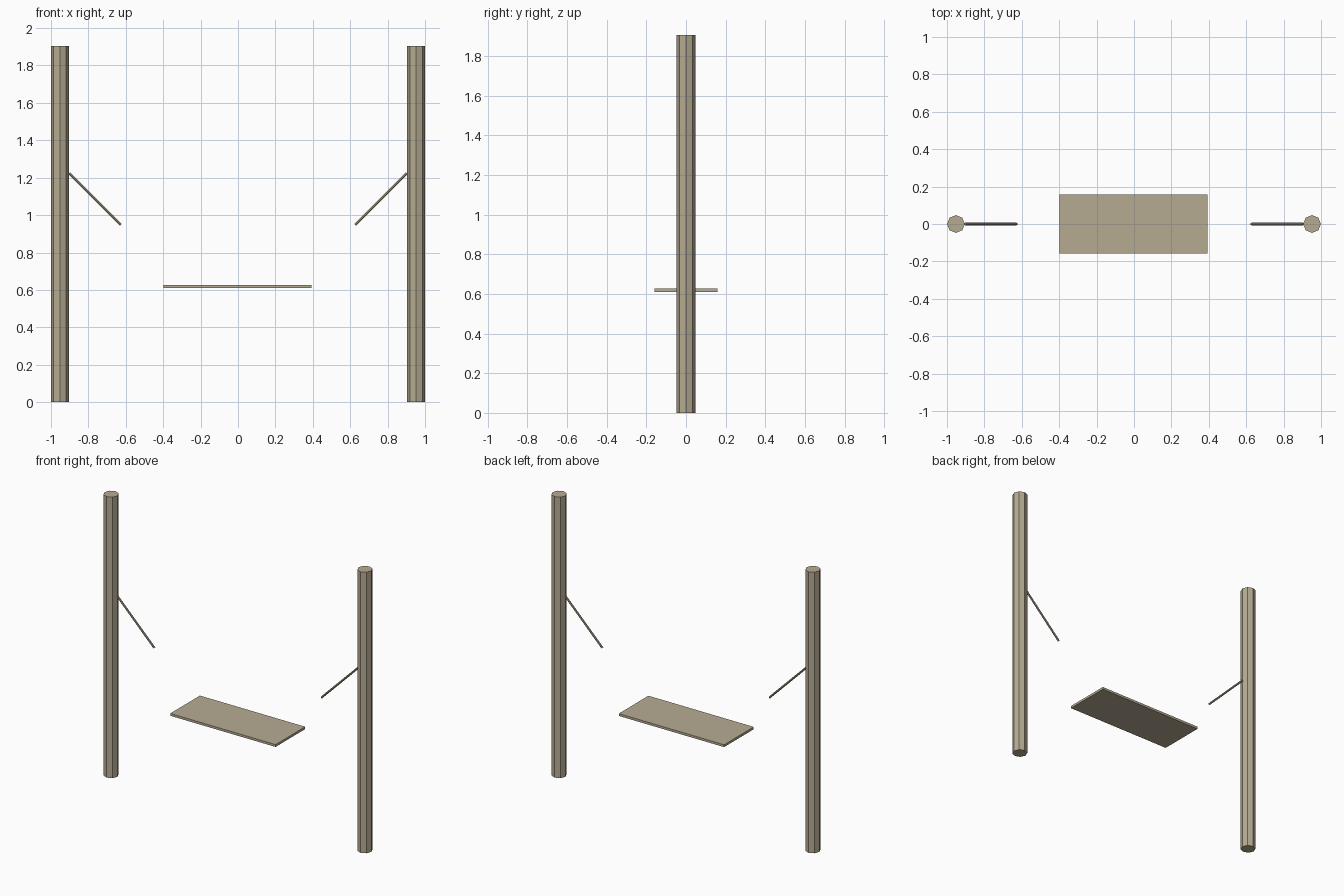
import bpy
from math import radians

# Remove the default cube
if "Cube" in bpy.data.objects:
    bpy.data.objects.remove(bpy.data.objects["Cube"], do_unlink=True)

# Weathered wood, used for every part
wood = bpy.data.materials.new("pale_wood")
wood.use_nodes = True
colour = (0.47, 0.41, 0.29, 1)
wood.diffuse_color = colour
wood.node_tree.nodes["Principled BSDF"].inputs["Base Color"].default_value = colour


def finish(name):
    obj = bpy.context.object
    obj.name = name
    obj.data.materials.append(wood)
    return obj


def rod(name, radius, length, location, tilt=0):
    bpy.ops.mesh.primitive_cylinder_add(
        vertices=8, radius=radius, depth=length,
        location=location, rotation=(0, radians(tilt), 0))
    return finish(name)


# Octagonal posts with a slanted rope on each inner side
for side, sign in (("left", 1), ("right", -1)):
    rod(side + "_post", 0.0476, 1.905, (sign * 0.952, 0, 0.9525))
    rod(side + "_rope", 0.0067, 0.39, (sign * 0.765, 0, 1.086), sign * 45)

# Flat plank hanging between the posts
bpy.ops.mesh.primitive_cube_add(size=1, location=(-0.002, 0, 0.618))
seat = finish("seat")
seat.scale = (0.79, 0.317, 0.016)
